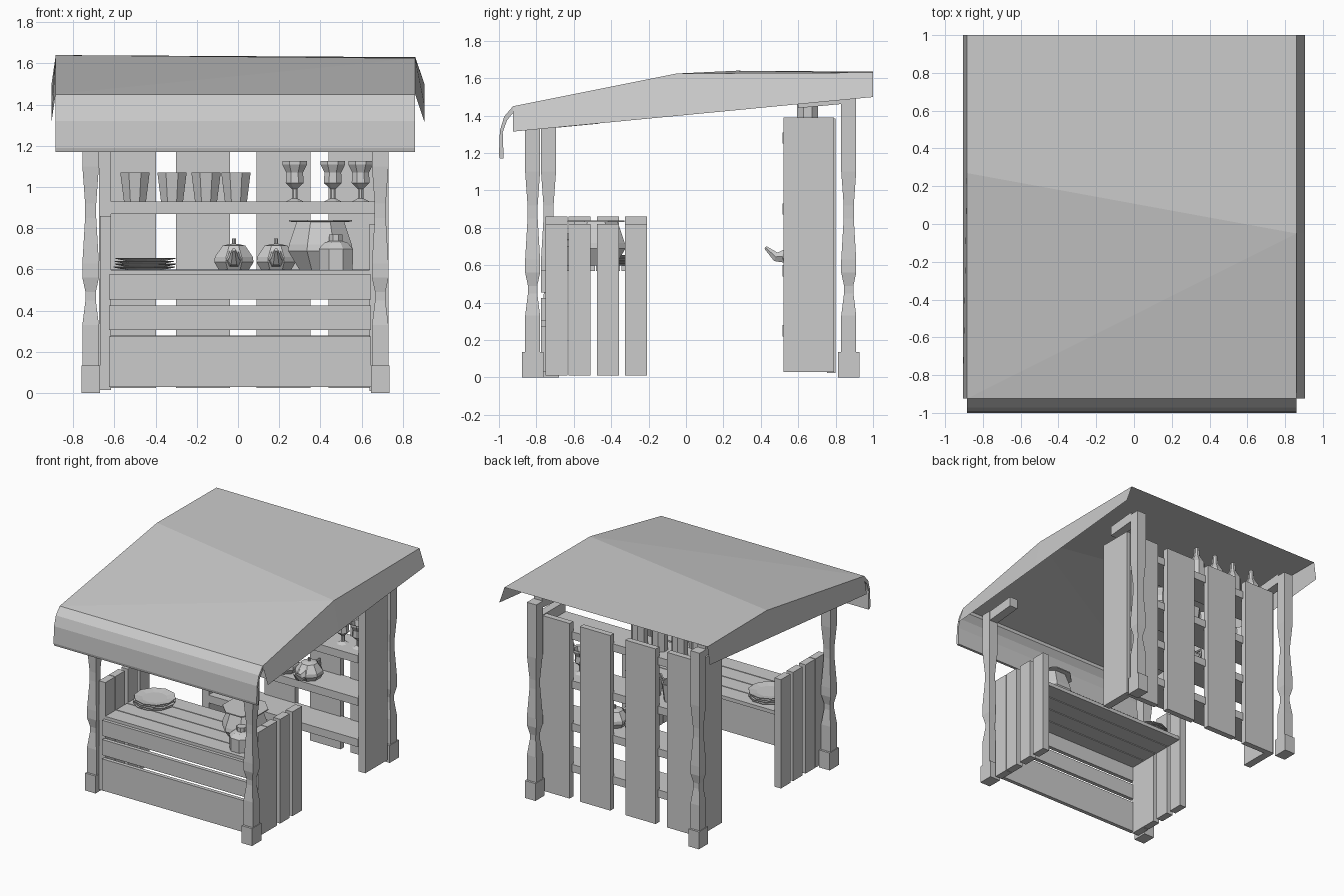
import bpy, math

def mesh(name, verts, faces):
    me = bpy.data.meshes.new(name)
    me.from_pydata(verts, [], faces)
    me.update()
    ob = bpy.data.objects.new(name, me)
    bpy.context.collection.objects.link(ob)
    return ob

def box(name, x0, x1, y0, y1, z0, z1, rise=0):
    # rise lifts the +y end, for sloped braces
    v = [(x, y, z + (rise if y == y1 else 0)) for x in (x0, x1) for y in (y0, y1) for z in (z0, z1)]
    f = [(0, 1, 3, 2), (4, 6, 7, 5), (0, 4, 5, 1), (2, 3, 7, 6), (0, 2, 6, 4), (1, 5, 7, 3)]
    return mesh(name, v, f)

def skin(name, v, n):
    # joins consecutive rings of n points and caps both ends
    f = []
    for k in range(len(v) // n - 1):
        for i in range(n):
            j = (i + 1) % n
            f.append((k * n + i, k * n + j, k * n + n + j, k * n + n + i))
    f += [tuple(reversed(range(n))), tuple(range(len(v) - n, len(v)))]
    return mesh(name, v, f)

def lathe(name, x, y, profile, sides=8, turn=0.5):
    # profile is a list of (radius, z)
    ang = [(i + turn) * math.tau / sides for i in range(sides)]
    return skin(name, [(x + r * math.cos(a), y + r * math.sin(a), z) for r, z in profile for a in ang], sides)

def tube(name, x, pts, radii, sides=6):
    # short tube along (y, z) points in a plane of constant x
    v = []
    for k, (y, z) in enumerate(pts):
        a, b = pts[max(k - 1, 0)], pts[min(k + 1, len(pts) - 1)]
        dy, dz = b[0] - a[0], b[1] - a[1]
        l = math.hypot(dy, dz)
        for i in range(sides):
            t = i * math.tau / sides
            c, s = radii[k] * math.cos(t), radii[k] * math.sin(t)
            v.append((x + c, y - s * dz / l, z + s * dy / l))
    return skin(name, v, sides)

# Cloth roof: sheet with flared side flaps
def flap_z(y):
    return 1.315 + (y + 0.92) * 0.096

L, R, E = -0.885, 0.86, 0.905
rows = [(-0.925, 1.45, -0.925, 1.45), (0.27, 1.64, -0.05, 1.625), (1.0, 1.635, 1.0, 1.63)]
v = []
for yl, zl, yr, zr in rows:
    v += [(-E, yl, flap_z(yl)), (L, yl, zl), (R, yr, zr), (E, yr, flap_z(yr))]
f = [(k + i, k + i + 1, k + i + 5, k + i + 4) for k in (0, 4) for i in (0, 2)]
f += [(1, 2, 6), (1, 6, 5), (5, 6, 10, 9)]
mesh("roof_cloth", v, f)

# Curled front valance, thick cloth
prof = [(-0.925, 1.45), (-0.972, 1.395), (-0.995, 1.32), (-1.0, 1.19), (-0.995, 1.17),
        (-0.975, 1.17), (-0.98, 1.31), (-0.957, 1.375), (-0.92, 1.42)]
skin("roof_valance", [(x, y, z) for x in (L, R) for y, z in prof], len(prof))

# Turned square posts with foot blocks and roof braces
def post(name, x, y, top, back):
    q = math.sqrt(2)
    prof = [(0.04, 0.1), (0.04, 0.33), (0.025, 0.45), (0.025, 0.49), (0.04, 0.56),
            (0.04, 0.63), (0.027, 0.85), (0.027, 0.92), (0.04, 1.1), (0.04, top)]
    lathe(name, x, y, [(r * q, z) for r, z in prof], 4)
    box(name + "_foot", x - 0.045, x + 0.045, y - 0.057, y + 0.057, 0, 0.135)
    y0 = y - 0.27 if back else y + 0.04
    box(name + "_brace", x - 0.035, x + 0.035, y0, y0 + 0.23, top - 0.075, top, 0.022)

post("front_right_post", 0.69, -0.82, 1.41, False)
post("front_left_post", -0.715, -0.735, 1.41, False)
post("back_right_post", 0.69, 0.87, 1.515, True)
post("back_left_post", -0.715, 0.87, 1.515, True)

# Counter: front slats, top slats, side boards
for i, (z0, z1) in enumerate(((0.03, 0.275), (0.305, 0.425), (0.455, 0.575))):
    box(f"counter_front_slat_{i}", -0.625, 0.645, -0.775, -0.745, z0, z1)
for i in range(4):
    y = -0.75 + i * 0.135
    box(f"counter_top_slat_{i}", -0.615, 0.64, y, y + 0.128, 0.57, 0.598)
for i, y in enumerate((-0.75, -0.628, -0.475, -0.325)):
    box(f"counter_right_board_{i}", 0.637, 0.695, y, y + 0.117, 0.01, 0.82)
    box(f"counter_left_board_{i}", -0.67, -0.615, y, y + 0.117, 0.015, 0.86)

# Rear shelf unit
for i, x in enumerate((-0.66, -0.3, 0.09, 0.44)):
    box(f"shelf_back_board_{i}", x, x + 0.262, 0.755, 0.8, 0.025, 1.385)
box("shelf_right_side", 0.67, 0.73, 0.52, 0.79, 0.03, 1.39)
box("shelf_left_side", -0.675, -0.615, 0.52, 0.79, 0.03, 1.39)
for i, z in enumerate((0.22, 0.54, 0.87, 1.25)):
    box(f"shelf_{i}", -0.615, 0.67, 0.515, 0.77, z, z + 0.06)

# Cups and goblets
for i, x in enumerate((-0.5, -0.32, -0.155, -0.01)):
    lathe(f"cup_{i}", x, 0.63, [(0.058, 0.93), (0.077, 1.07), (0.066, 1.07), (0.05, 0.95)])
for i, x in enumerate((0.275, 0.46, 0.595)):
    lathe(f"goblet_{i}", x, 0.63, [(0.045, 0.93), (0.014, 0.945), (0.014, 0.99), (0.047, 1.02),
          (0.044, 1.07), (0.065, 1.11), (0.065, 1.125), (0.052, 1.12), (0.03, 1.04)])

# Bottles on the upper shelf
for i, x in enumerate((-0.575, -0.4, -0.23, -0.055)):
    lathe(f"bottle_{i}", x, 0.65, [(0.06, 1.31), (0.06, 1.47), (0.025, 1.53), (0.018, 1.6)])

# Teapots with spout and handle
for i, x in enumerate((-0.02, 0.185)):
    lathe(f"teapot_{i}", x, 0.61, [(0.08, 0.6), (0.103, 0.635), (0.1, 0.66), (0.06, 0.715),
          (0.03, 0.722), (0.01, 0.725), (0.01, 0.75)])
    tube(f"teapot_spout_{i}", x, [(0.54, 0.65), (0.48, 0.645), (0.425, 0.695)], [0.045, 0.028, 0.01])
    tube(f"teapot_handle_{i}", x, [(0.69, 0.69), (0.735, 0.69), (0.74, 0.64), (0.7, 0.63)], [0.01] * 4)

# Plates, big pot and small jar on the counter
for i in range(4):
    z = 0.598 + i * 0.014
    lathe(f"plate_{i}", -0.455 + 0.006 * (i % 2), -0.38,
          [(0.09, z), (0.15, z + 0.012), (0.15, z + 0.016), (0.09, z + 0.007)], 10, i * 0.2)
lathe("big_pot", 0.4, -0.48, [(0.11, 0.598), (0.17, 0.69), (0.165, 0.72), (0.125, 0.83),
      (0.165, 0.832), (0.165, 0.84)])
lathe("small_jar", 0.475, -0.635, [(0.088, 0.598), (0.09, 0.7), (0.06, 0.73), (0.035, 0.737), (0.035, 0.77)])
